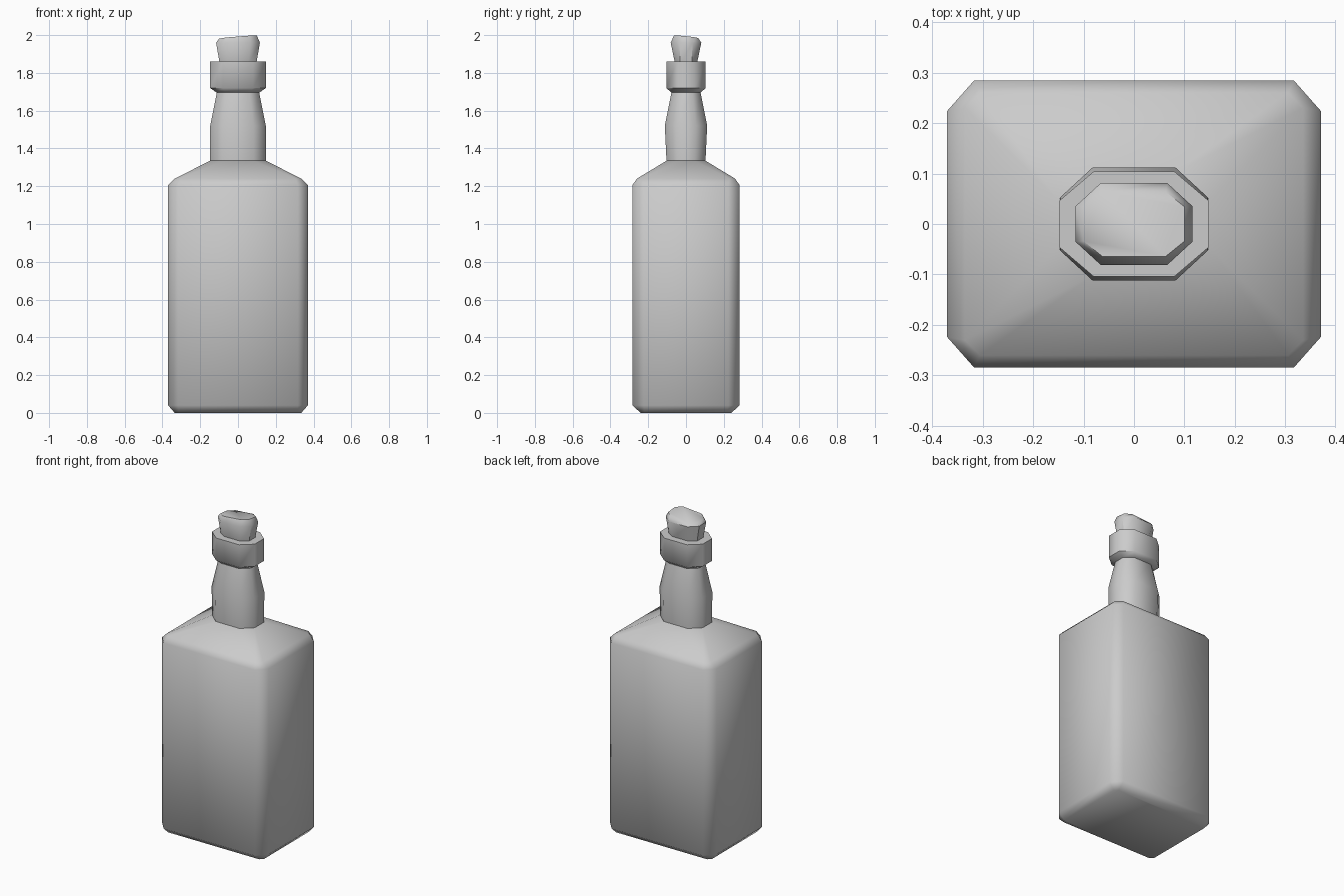
import bpy, bmesh, math

cube = bpy.data.objects.get("Cube")
if cube:
    bpy.data.objects.remove(cube, do_unlink=True)

grey = bpy.data.materials.new("plain grey")
grey.use_nodes = True
grey.diffuse_color = (0.6, 0.6, 0.6, 1)
grey.node_tree.nodes["Principled BSDF"].inputs["Base Color"].default_value = (0.6, 0.6, 0.6, 1)


def octagon(hx, hy, cx, cy):
    """Rectangle of half sizes hx, hy with corners cut by cx, cy."""
    a, b = hx - cx, hy - cy
    return [(hx, -b), (hx, b), (a, hy), (-a, hy),
            (-hx, b), (-hx, -b), (-a, -hy), (a, -hy)]


def loft(name, rings, angle, tilt=(0, 0)):
    """Skin cut-corner rings (z, hx, hy, cx, cy); tilt slopes the last ring."""
    bm = bmesh.new()
    loops = []
    for i, (z, *size) in enumerate(rings):
        sx, sy = tilt if i == len(rings) - 1 else (0, 0)
        loops.append([bm.verts.new((x, y, z + sx * x + sy * y))
                      for x, y in octagon(*size)])
    for low, high in zip(loops, loops[1:]):
        for i in range(8):
            j = (i + 1) % 8
            bm.faces.new((low[i], low[j], high[j], high[i]))
    bm.faces.new(loops[0][::-1])
    bm.faces.new(loops[-1])
    mesh = bpy.data.meshes.new(name)
    bm.to_mesh(mesh)
    bm.free()
    mesh.materials.append(grey)
    obj = bpy.data.objects.new(name, mesh)
    bpy.context.collection.objects.link(obj)
    bpy.ops.object.select_all(action='DESELECT')
    obj.select_set(True)
    bpy.context.view_layer.objects.active = obj
    bpy.ops.object.shade_smooth_by_angle(angle=math.radians(angle))
    return obj


# Square bottle with chamfered edges and sloping shoulders
loft("bottle_body", [
    (0, 0.335, 0.24, 0.02, 0.02),
    (0.04, 0.37, 0.284, 0.053, 0.06),
    (1.205, 0.37, 0.284, 0.053, 0.06),
    (1.24, 0.335, 0.26, 0.03, 0.03),
    (1.335, 0.148, 0.103, 0.065, 0.058)], 60)

# Neck, slightly swollen halfway up
loft("bottle_neck", [
    (1.33, 0.148, 0.103, 0.065, 0.058),
    (1.52, 0.147, 0.112, 0.065, 0.06),
    (1.705, 0.11, 0.075, 0.05, 0.042)], 50)

# Lip around the mouth
loft("neck_collar", [
    (1.695, 0.112, 0.077, 0.05, 0.042),
    (1.72, 0.148, 0.104, 0.068, 0.058),
    (1.86, 0.148, 0.104, 0.068, 0.058)], 50)

# Stopper with a slanted top
loft("cork", [
    (1.85, 0.097, 0.058, 0.042, 0.028),
    (1.96, 0.116, 0.081, 0.05, 0.046),
    (1.986, 0.1, 0.064, 0.037, 0.03)], 50, tilt=(0.08, -0.1))
